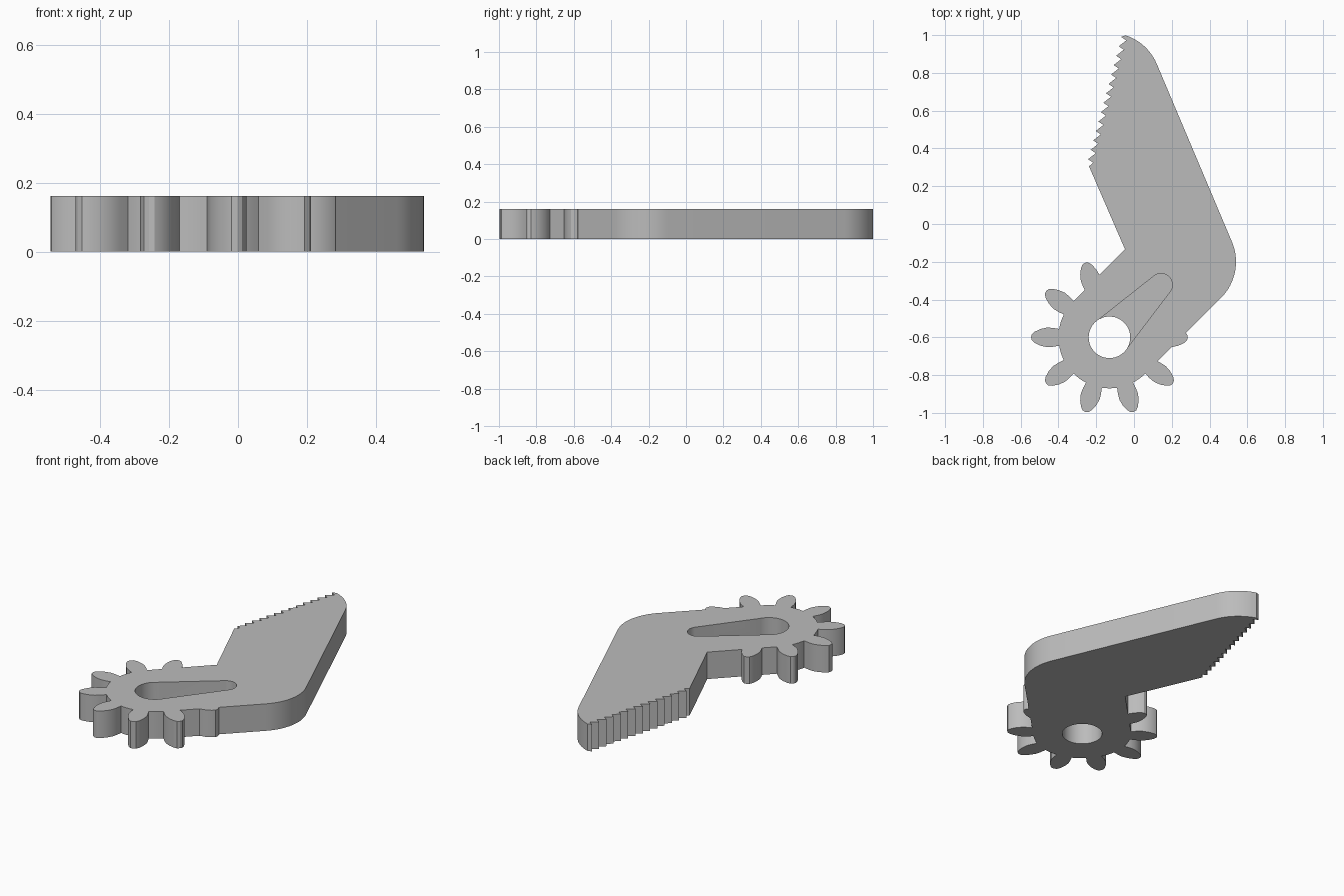
import bpy
from math import sin, cos, pi, radians, atan2
from mathutils import Vector

cube = bpy.data.objects.get("Cube")
if cube:
    bpy.data.objects.remove(cube, do_unlink=True)

THICK = 0.162
ROUND = 0.27                     # half width of the bent arm
HUB = Vector((-0.13, -0.6))
ELBOW = Vector((0.27, -0.2))
TIP = Vector((-0.128, 0.742))

grey = bpy.data.materials.new("plain grey")
grey.use_nodes = True
colour = (0.5, 0.5, 0.5, 1)
grey.diffuse_color = colour
grey.node_tree.nodes["Principled BSDF"].inputs["Base Color"].default_value = colour


def arc(centre, radius, start, end, steps):
    return [centre + radius * Vector((cos(a), sin(a)))
            for a in (start + (end - start) * i / steps for i in range(steps + 1))]


def prisms(name, outlines, low, high):
    """Extrude counter-clockwise outlines into one object."""
    verts, faces = [], []
    for outline in outlines:
        n, b = len(outline), len(verts)
        verts += [(p.x, p.y, z) for z in (low, high) for p in outline]
        faces.append([b + i for i in reversed(range(n))])
        faces.append([b + n + i for i in range(n)])
        for i in range(n):
            j = (i + 1) % n
            faces.append([b + i, b + j, b + n + j, b + n + i])
    mesh = bpy.data.meshes.new(name)
    mesh.from_pydata(verts, [], faces)
    mesh.materials.append(grey)
    obj = bpy.data.objects.new(name, mesh)
    bpy.context.collection.objects.link(obj)
    return obj


def combine(target, tool, operation):
    mod = target.modifiers.new(operation, 'BOOLEAN')
    mod.object, mod.operation, mod.solver = tool, operation, 'EXACT'
    bpy.context.view_layer.objects.active = target
    bpy.ops.object.modifier_apply(modifier=mod.name)
    bpy.data.objects.remove(tool, do_unlink=True)


# Bent arm: round hub end, round elbow, round tip and a serrated edge
along = (TIP - ELBOW).normalized()
blade = atan2(-along.x, along.y)           # direction of the outer blade normal
outline = arc(HUB, ROUND, radians(135), radians(315), 40)
outline += arc(ELBOW, ROUND, radians(-45), blade, 16)
outline += arc(TIP, ROUND, blade, radians(72), 10)
first, step = Vector((-0.243, 0.343)), Vector((0.0135, 0.0498))
for i in reversed(range(14)):
    point = first + step * i
    outline += [point, point + Vector((0.027, -0.018))]
outline += [Vector((-0.238, 0.305)), Vector((-0.048, -0.133))]
body = prisms("gear_arm", [outline], 0, THICK)

# Gear teeth on the free side of the hub
half = [(0.2, 0.043), (0.265, 0.044), (0.3, 0.05), (0.33, 0.052),
        (0.365, 0.044), (0.395, 0.03), (0.411, 0.016)]
profile = [(r, -w) for r, w in half] + [(0.415, 0)] + [(r, w) for r, w in reversed(half)]
teeth = []
for k in range(3, 11):
    a = k * pi / 5
    out, side = Vector((cos(a), sin(a))), Vector((-sin(a), cos(a)))
    teeth.append([HUB + out * r + side * w for r, w in profile])
combine(body, prisms("teeth", teeth, 0, THICK), 'UNION')

# Tapered pocket running from the hub hole towards the elbow
end = Vector((0.143, -0.322))
reach = end - HUB
lean = atan2(reach.y, reach.x)
pocket = arc(HUB, 0.109, lean + radians(80), lean + radians(280), 32)
pocket += arc(end, 0.06, lean - radians(80), lean + radians(80), 16)
combine(body, prisms("pocket_cutter", [pocket], 0.045, THICK + 0.1), 'DIFFERENCE')

# Round hole through the hub
hole = arc(HUB, 0.11, 0, 2 * pi, 48)[:-1]
combine(body, prisms("hole_cutter", [hole], -0.1, THICK + 0.1), 'DIFFERENCE')

bpy.ops.object.select_all(action='DESELECT')
body.select_set(True)
bpy.context.view_layer.objects.active = body
bpy.ops.object.shade_smooth_by_angle(angle=radians(20))
